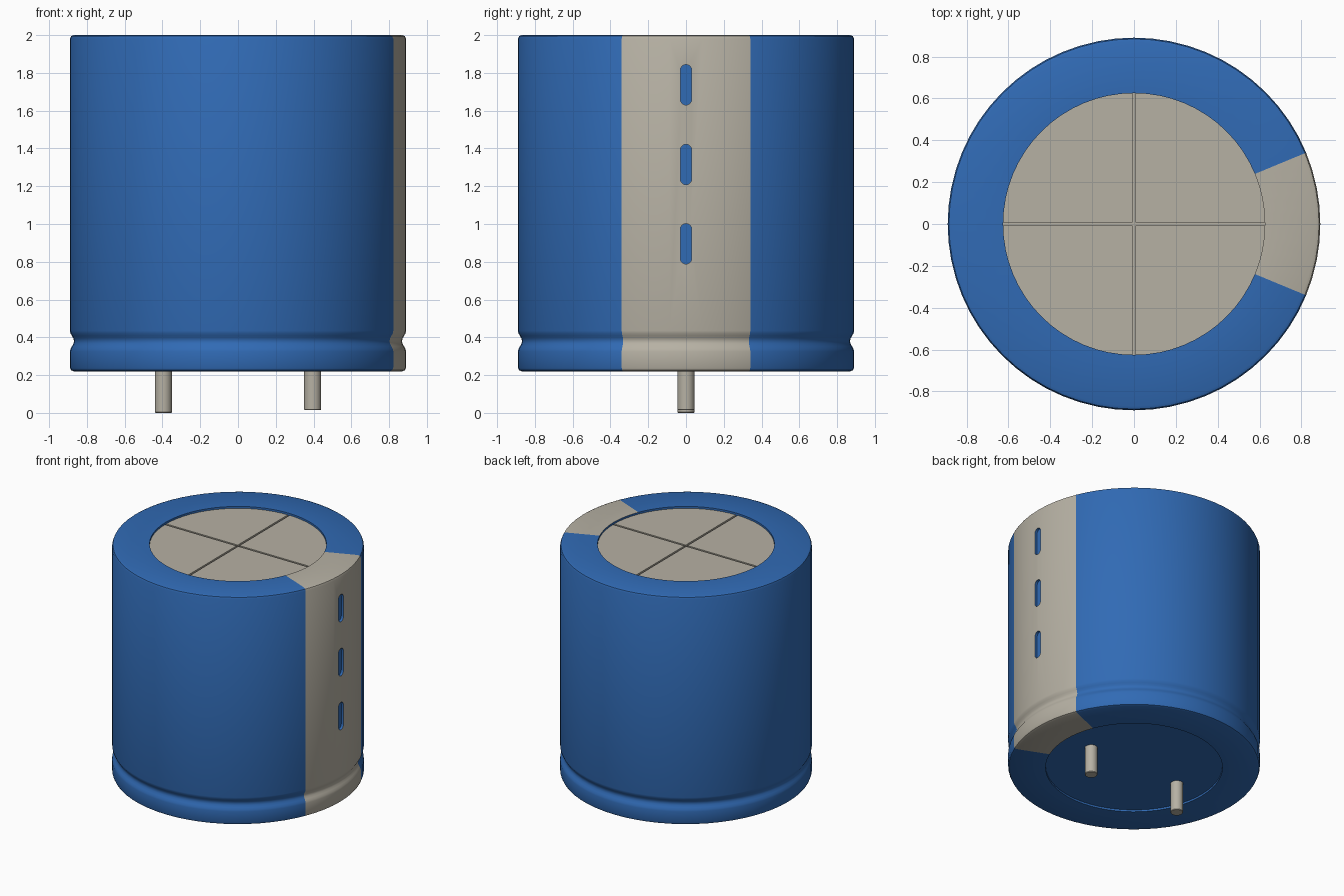
import bpy, bmesh
from math import pi, cos, sin, atan2, radians
from mathutils import Matrix, Vector

cube = bpy.data.objects.get("Cube")
if cube:
    bpy.data.objects.remove(cube, do_unlink=True)


def material(name, rgb):
    m = bpy.data.materials.new(name)
    m.use_nodes = True
    m.diffuse_color = (*rgb, 1)
    m.node_tree.nodes["Principled BSDF"].inputs["Base Color"].default_value = (*rgb, 1)
    return m


BLUE = material("blue sleeve", (0.03, 0.145, 0.46))
GREY = material("warm grey", (0.47, 0.44, 0.37))


def finish(name, bm, mats):
    bmesh.ops.recalc_face_normals(bm, faces=bm.faces)
    mesh = bpy.data.meshes.new(name)
    bm.to_mesh(mesh)
    bm.free()
    for m in mats:
        mesh.materials.append(m)
    ob = bpy.data.objects.new(name, mesh)
    bpy.context.collection.objects.link(ob)
    return ob


def activate(ob):
    bpy.ops.object.select_all(action='DESELECT')
    ob.select_set(True)
    bpy.context.view_layer.objects.active = ob


def smooth(ob, angle=30):
    activate(ob)
    bpy.ops.object.shade_smooth_by_angle(angle=radians(angle))


def lathe(profile, steps, centre=(0, 0)):
    """Revolve (radius, height) points around the vertical axis."""
    bm = bmesh.new()
    vs = [bm.verts.new((r, 0, z)) for r, z in profile]
    es = [bm.edges.new(pair) for pair in zip(vs, vs[1:])]
    bmesh.ops.spin(bm, geom=vs + es, cent=(0, 0, 0), axis=(0, 0, 1),
                   angle=2 * pi, steps=steps)
    bmesh.ops.remove_doubles(bm, verts=bm.verts, dist=1e-4)
    bmesh.ops.translate(bm, verts=bm.verts, vec=(*centre, 0))
    return bm


def carve(ob, cutter):
    cutter.hide_render = True
    activate(ob)
    mod = ob.modifiers.new("carve", 'BOOLEAN')
    mod.operation = 'DIFFERENCE'
    mod.solver = 'EXACT'
    mod.material_mode = 'TRANSFER'
    mod.object = cutter
    bpy.ops.object.modifier_apply(modifier=mod.name)
    bpy.data.objects.remove(cutter, do_unlink=True)


# Can body: rounded rims, crimped groove, shallow recess at each end
R, RIM, BASE, TOP = 0.89, 0.625, 0.22, 2.0
groove = [(R - 0.011 * (1 - cos(2 * pi * i / 8)), 0.325 + 0.11 * i / 8) for i in range(9)]
profile = ([(0, BASE + 0.015), (RIM, BASE + 0.015), (RIM, BASE), (R - 0.02, BASE),
            (R - 0.006, BASE + 0.006), (R, BASE + 0.02)] + groove +
           [(R, TOP - 0.02), (R - 0.006, TOP - 0.006), (R - 0.02, TOP),
            (RIM, TOP), (RIM, TOP - 0.06), (0, TOP - 0.06)])
bm = lathe(profile, 64)
for f in bm.faces:
    c = f.calc_center_median()
    in_stripe = abs(atan2(c.y, c.x)) < radians(22.5)
    f.material_index = int(in_stripe and c.xy.length > RIM + 0.01)
body = finish("can_body", bm, [BLUE, GREY])

# Polarity marks: three rounded slots sunk into the stripe
for z in (0.895, 1.315, 1.737):
    bm = bmesh.new()
    ring = []
    for end, start in ((1, 0), (-1, pi)):
        for i in range(9):
            a = start + pi * i / 8
            ring.append(bm.verts.new((0.87, 0.03 * cos(a), z + end * 0.077 + 0.03 * sin(a))))
    face = bm.faces.new(ring)
    out = bmesh.ops.extrude_face_region(bm, geom=[face])
    bmesh.ops.translate(bm, vec=(0.1, 0, 0),
                        verts=[v for v in out["geom"] if isinstance(v, bmesh.types.BMVert)])
    carve(body, finish("slot_cutter", bm, [BLUE]))
smooth(body)

# Top lid with a scored cross
lid = finish("top_lid", lathe([(0, TOP - 0.06), (RIM, TOP - 0.06),
                               (RIM, TOP - 0.015), (0, TOP - 0.015)], 64), [GREY])
for size in ((1.4, 0.015, 0.04), (0.015, 1.4, 0.04)):
    bm = bmesh.new()
    bmesh.ops.create_cube(bm, size=1, matrix=Matrix.Translation((0, 0, TOP - 0.015))
                          @ Matrix.Diagonal((*size, 1)))
    carve(lid, finish("score_cutter", bm, [GREY]))
smooth(lid)

# Two terminal pins, one slightly longer
for name, x, low in (("right_pin", -0.395, 0.0), ("left_pin", 0.395, 0.015)):
    pin = finish(name, lathe([(0, low), (0.042, low), (0.045, low + 0.004),
                              (0.045, 0.26), (0, 0.26)], 24, (x, 0)), [GREY])
    smooth(pin, 35)
